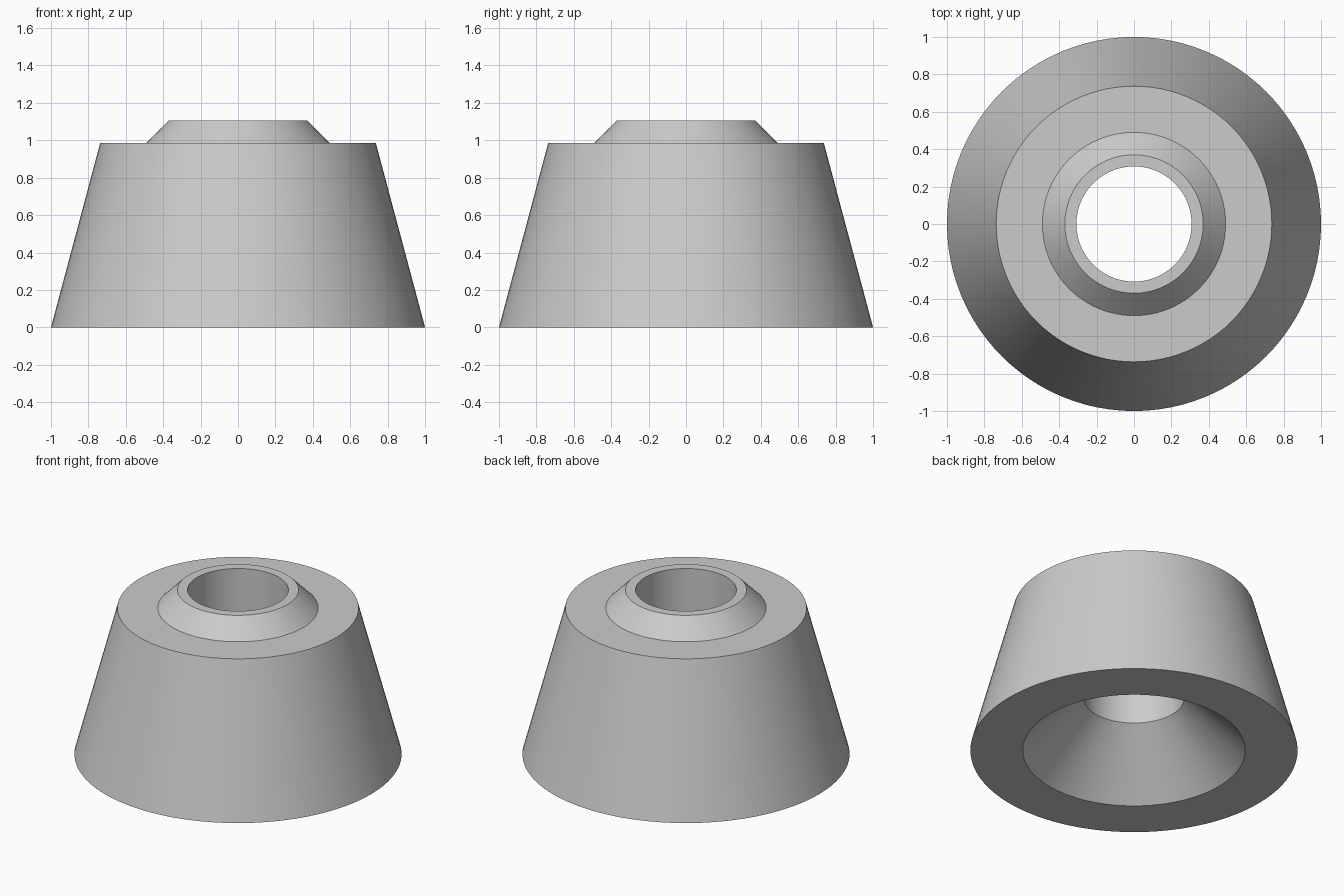
import bpy, bmesh, math

if "Cube" in bpy.data.objects:
    bpy.data.objects.remove(bpy.data.objects["Cube"])

SEGMENTS = 96

# Closed cross-section (radius, height), run round the solid wall
PROFILE = [
    (0.68, 0.0), (1.0, 0.0),        # flat base ring
    (0.737, 0.985),                 # tapered outer wall
    (0.49, 0.985), (0.37, 1.107),   # shoulder and bevelled collar
    (0.308, 1.107), (0.308, 0.37),  # top rim and straight bore
]


def lathe(name, profile, material):
    """Revolve a closed profile around the z axis."""
    bm = bmesh.new()
    rings = []
    for i in range(SEGMENTS):
        a = 2 * math.pi * i / SEGMENTS
        rings.append([bm.verts.new((r * math.cos(a), r * math.sin(a), z))
                      for r, z in profile])
    n = len(profile)
    for i in range(SEGMENTS):
        here, there = rings[i], rings[(i + 1) % SEGMENTS]
        for j in range(n):
            k = (j + 1) % n
            bm.faces.new((here[j], there[j], there[k], here[k]))
    bmesh.ops.recalc_face_normals(bm, faces=bm.faces)
    mesh = bpy.data.meshes.new(name)
    bm.to_mesh(mesh)
    bm.free()
    mesh.materials.append(material)
    obj = bpy.data.objects.new(name, mesh)
    bpy.context.collection.objects.link(obj)
    bpy.context.view_layer.objects.active = obj
    obj.select_set(True)
    bpy.ops.object.shade_smooth_by_angle(angle=math.radians(30))
    return obj


grey = bpy.data.materials.new("light_grey")
grey.diffuse_color = (0.6, 0.6, 0.6, 1.0)
grey.use_nodes = True
grey.node_tree.nodes["Principled BSDF"].inputs["Base Color"].default_value = grey.diffuse_color

# Tapered bushing with a collar, a through bore and a flared underside
lathe("tapered_bushing", PROFILE, grey)
